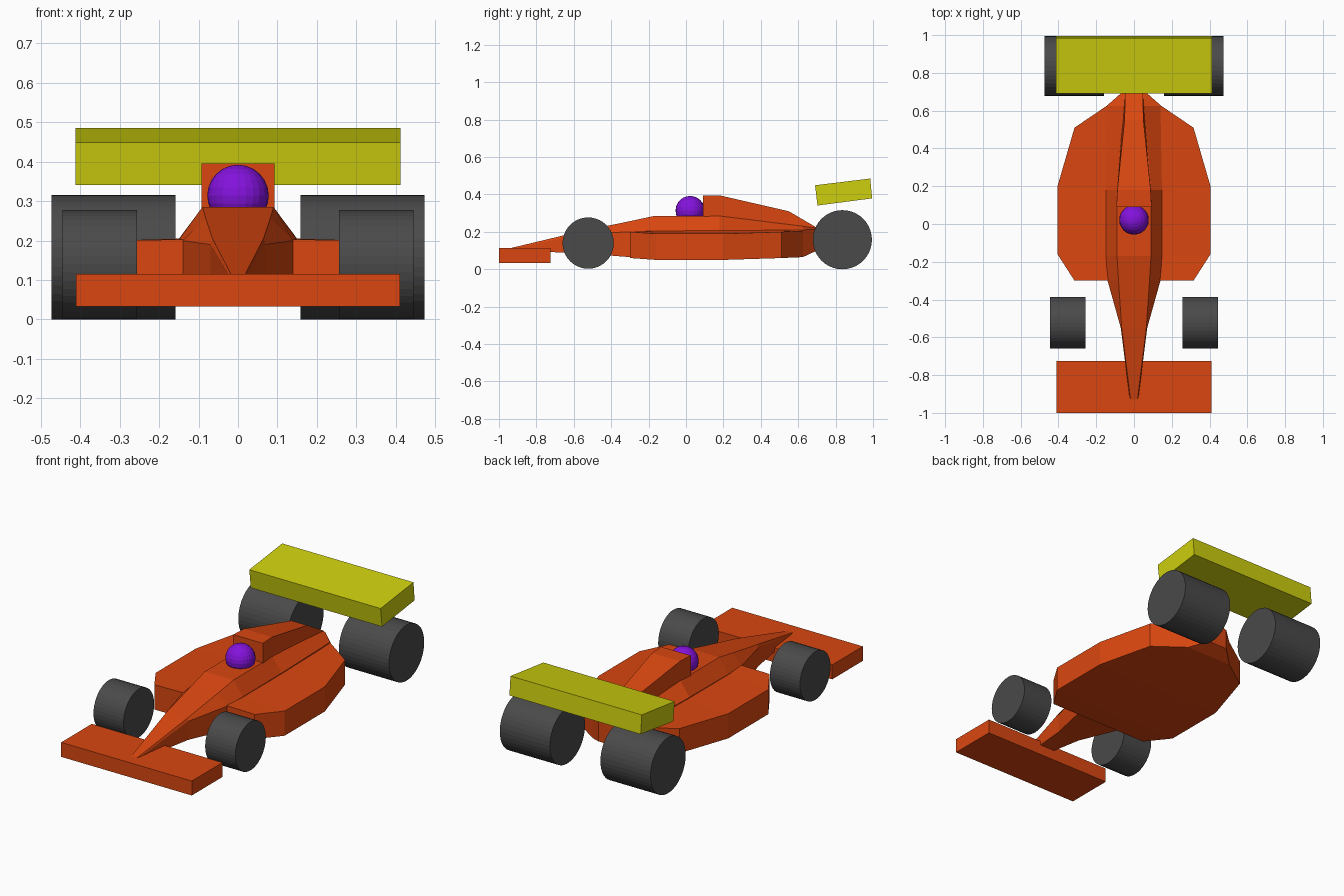
import bpy, bmesh, math

if "Cube" in bpy.data.objects:
    bpy.data.objects.remove(bpy.data.objects["Cube"])


def material(name, color):
    m = bpy.data.materials.new(name)
    m.diffuse_color = (*color, 1)
    m.use_nodes = True
    m.node_tree.nodes["Principled BSDF"].inputs["Base Color"].default_value = m.diffuse_color
    return m


ORANGE = material("orange_paint", (0.70, 0.062, 0.005))
YELLOW = material("yellow_paint", (0.61, 0.62, 0.004))
RUBBER = material("dark_rubber", (0.068, 0.068, 0.068))
PURPLE = material("purple_helmet", (0.23, 0.006, 0.72))


def finish(name, bm, mat):
    bmesh.ops.recalc_face_normals(bm, faces=bm.faces)
    mesh = bpy.data.meshes.new(name)
    bm.to_mesh(mesh)
    bm.free()
    mesh.materials.append(mat)
    ob = bpy.data.objects.new(name, mesh)
    bpy.context.collection.objects.link(ob)
    return ob


def loft(name, sections, mat):
    """Skin mirrored half-profiles: each section is (y, [(x, z), ...]) from bottom to top."""
    bm = bmesh.new()
    rings = []
    for y, half in sections:
        pts = half + [(-x, z) for x, z in reversed(half)]
        rings.append([bm.verts.new((x, y, z)) for x, z in pts])
    n = len(rings[0])
    for a, b in zip(rings, rings[1:]):
        for i in range(n):
            j = (i + 1) % n
            bm.faces.new((a[i], a[j], b[j], b[i]))
    bm.faces.new(rings[0])
    bm.faces.new(rings[-1])
    return finish(name, bm, mat)


def slab(name, half_width, profile, mat):
    """Extrude a side (y, z) profile across the full width."""
    bm = bmesh.new()
    l, r = ([bm.verts.new((s * half_width, y, z)) for y, z in profile] for s in (-1, 1))
    bm.faces.new(l)
    bm.faces.new(r)
    for i in range(len(profile)):
        j = (i + 1) % len(profile)
        bm.faces.new((l[i], l[j], r[j], r[i]))
    return finish(name, bm, mat)


def wheel(name, x0, x1, y, z, radius):
    bpy.ops.mesh.primitive_cylinder_add(vertices=40, radius=radius, depth=abs(x1 - x0),
                                        location=((x0 + x1) / 2, y, z),
                                        rotation=(0, math.pi / 2, 0))
    ob = bpy.context.object
    ob.name = name
    ob.data.materials.append(RUBBER)


# Wide side pods and floor: y, half width, outer top, bottom
pods = [(-0.30, 0.315, 0.200, 0.060), (-0.16, 0.405, 0.190, 0.050),
        (0.20, 0.405, 0.190, 0.050), (0.51, 0.315, 0.200, 0.060),
        (0.625, 0.145, 0.205, 0.065), (0.70, 0.06, 0.215, 0.100)]
loft("side_pods", [(y, [(w, b), (w, t), (min(0.14, w - 0.005), max(t, 0.203))])
                   for y, w, t, b in pods], ORANGE)

# Nose and cockpit spine: bottom, waist and shoulder points
loft("nose_and_cockpit", [
    (-0.93, [(0.022, 0.100), (0.022, 0.110), (0.018, 0.115)]),
    (-0.55, [(0.070, 0.085), (0.070, 0.190), (0.065, 0.206)]),
    (-0.30, [(0.140, 0.065), (0.140, 0.200), (0.082, 0.257)]),
    (-0.17, [(0.145, 0.060), (0.148, 0.205), (0.090, 0.285)]),
    (0.18, [(0.145, 0.060), (0.148, 0.207), (0.090, 0.285)]),
    (0.625, [(0.140, 0.072), (0.140, 0.210), (0.055, 0.230)]),
    (0.70, [(0.055, 0.105), (0.058, 0.215), (0.048, 0.220)]),
], ORANGE)

# Engine cover behind the driver
loft("engine_cover", [
    (0.09, [(0.093, 0.24), (0.093, 0.395)]),
    (0.18, [(0.090, 0.24), (0.088, 0.395)]),
    (0.55, [(0.060, 0.21), (0.050, 0.310)]),
    (0.70, [(0.048, 0.20), (0.046, 0.222)]),
], ORANGE)

# Wings
slab("front_wing", 0.41, [(-1, 0.033), (-0.725, 0.033), (-0.725, 0.115), (-1, 0.115)], ORANGE)
slab("rear_wing", 0.412, [(0.703, 0.341), (0.995, 0.379), (0.985, 0.485), (0.69, 0.449)], YELLOW)

# Wheels
for side, s in (("left", -1), ("right", 1)):
    wheel("front_wheel_" + side, s * 0.256, s * 0.445, -0.523, 0.140, 0.137)
    wheel("rear_wheel_" + side, s * 0.159, s * 0.473, 0.836, 0.158, 0.158)

# Driver helmet
bpy.ops.mesh.primitive_uv_sphere_add(segments=24, ring_count=12, radius=0.078,
                                     location=(0, 0.022, 0.314))
bpy.context.object.name = "helmet"
bpy.context.object.data.materials.append(PURPLE)
